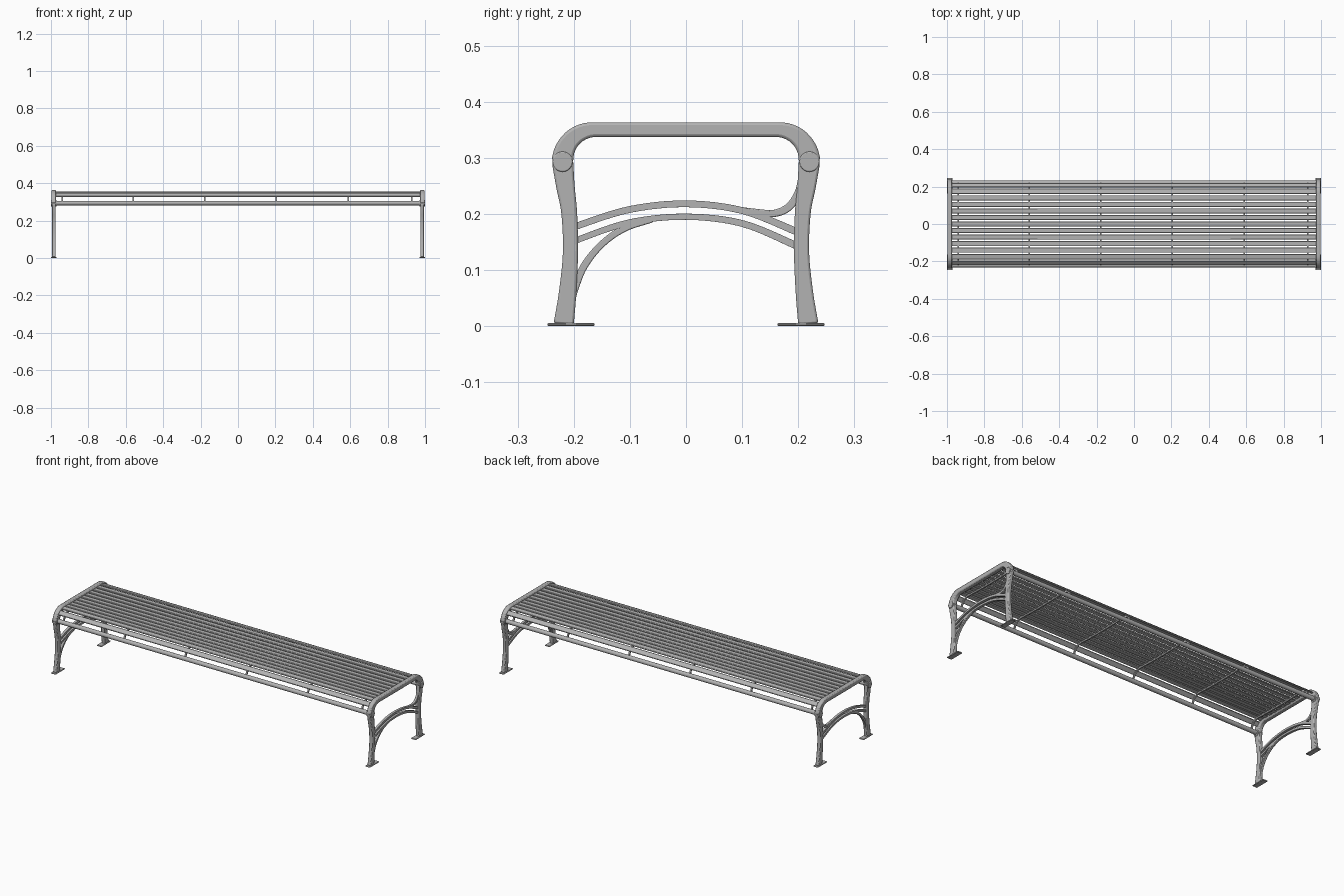
import bpy, bmesh, math
from mathutils import Vector

if "Cube" in bpy.data.objects:
    bpy.data.objects.remove(bpy.data.objects["Cube"])

metal = bpy.data.materials.new("grey_metal")
metal.use_nodes = True
metal.diffuse_color = (0.45, 0.45, 0.45, 1)
metal.node_tree.nodes["Principled BSDF"].inputs["Base Color"].default_value = (0.45, 0.45, 0.45, 1)

END_X = 0.985      # centre of each end frame
CORNER_Y = 0.165   # where the seat starts to roll over
CORNER_Z = 0.292
CORNER_R = 0.06
PITCH = 0.035


def finish(name, bm, bevel=0.0, segments=2):
    bmesh.ops.recalc_face_normals(bm, faces=bm.faces)
    mesh = bpy.data.meshes.new(name)
    bm.to_mesh(mesh)
    bm.free()
    mesh.materials.append(metal)
    obj = bpy.data.objects.new(name, mesh)
    bpy.context.collection.objects.link(obj)
    if bevel:
        mod = obj.modifiers.new("rounded_edges", "BEVEL")
        mod.width = bevel
        mod.segments = segments
        mod.limit_method = "ANGLE"
        mod.angle_limit = math.radians(40)
    bpy.ops.object.select_all(action="DESELECT")
    obj.select_set(True)
    bpy.context.view_layer.objects.active = obj
    bpy.ops.object.shade_smooth_by_angle(angle=math.radians(35))
    return obj


def smooth_path(points, steps=6):
    """Catmull-Rom curve through (y, z, width) points."""
    p = [Vector(q) for q in points]
    p = [2 * p[0] - p[1]] + p + [2 * p[-1] - p[-2]]
    out = []
    for a, b, c, d in zip(p, p[1:], p[2:], p[3:]):
        for i in range(steps):
            t = i / steps
            out.append(0.5 * (2 * b + (c - a) * t + (2 * a - 5 * b + 4 * c - d) * t * t
                              + (3 * b - a - 3 * c + d) * t ** 3))
    return out + [p[-2]]


def ribbon(name, path, x, depth, bevel):
    """Bar of varying width following a path in the y-z plane."""
    bm = bmesh.new()
    rings = []
    for i, q in enumerate(path):
        d = path[min(i + 1, len(path) - 1)] - path[max(i - 1, 0)]
        n = Vector((-d.y, d.x)).normalized() * q.z / 2
        corners = [(-1, -1), (1, -1), (1, 1), (-1, 1)]
        rings.append([bm.verts.new((x + sx * depth / 2, q.x + s * n.x, q.y + s * n.y))
                      for sx, s in corners])
    for r, s in zip(rings, rings[1:]):
        for k in range(4):
            bm.faces.new((r[k], r[k - 1], s[k - 1], s[k]))
    bm.faces.new(rings[0])
    bm.faces.new(rings[-1])
    return finish(name, bm, bevel)


def box(name, centre, size, bevel, tilt=0.0):
    bm = bmesh.new()
    bmesh.ops.create_cube(bm, size=1)
    bmesh.ops.scale(bm, vec=size, verts=bm.verts)
    obj = finish(name, bm, bevel, 1)
    obj.location = centre
    obj.rotation_euler.x = tilt
    return obj


def rod(name, centre, radius, length, bevel=0.0):
    """Cylinder lying along x."""
    bm = bmesh.new()
    bmesh.ops.create_cone(bm, cap_ends=True, segments=32, radius1=radius,
                          radius2=radius, depth=length)
    obj = finish(name, bm, bevel)
    obj.location = centre
    obj.rotation_euler.y = math.pi / 2
    return obj


def seat_point(s):
    """Point and tilt at distance s along the seat section."""
    side = 1 if s > 0 else -1
    over = abs(s) - CORNER_Y
    if over > 0:
        a = over / CORNER_R
        return (side * (CORNER_Y + CORNER_R * math.sin(a)),
                CORNER_Z + CORNER_R * math.cos(a), -side * a)
    dip = 0.004 * (1 - (s / CORNER_Y) ** 2)
    return s, CORNER_Z + CORNER_R - dip, 0.0


# Leg: (y, z, width), mirrored for the back
leg = [(-0.218, 0.003, 0.036), (-0.211, 0.06, 0.031), (-0.206, 0.13, 0.027),
       (-0.208, 0.2, 0.028), (-0.215, 0.25, 0.033), (-0.22, 0.293, 0.038)]

# Top arch: rounded corners joined by a straight bar
corner = []
for i in range(13):
    t = i / 12
    a = t * math.pi / 2
    corner.append(Vector((-0.164 - 0.056 * math.cos(a), 0.293 + 0.057 * math.sin(a),
                          0.039 + (0.026 - 0.039) * t)))
arch = corner + [Vector((-q.x, q.y, q.z)) for q in reversed(corner)]

# Curved braces between the legs
braces = {
    "upper_brace": [(-0.205, 0.172, 0.012), (-0.19, 0.18, 0.012), (-0.1, 0.208, 0.012),
                    (0, 0.218, 0.012), (0.1, 0.206, 0.012), (0.193, 0.17, 0.013),
                    (0.205, 0.164, 0.013)],
    "lower_brace": [(-0.205, 0.147, 0.011), (-0.19, 0.155, 0.011), (-0.1, 0.185, 0.011),
                    (0, 0.195, 0.011), (0.1, 0.183, 0.012), (0.193, 0.145, 0.013),
                    (0.205, 0.139, 0.013)],
    "low_branch": [(-0.205, 0.04, 0.012), (-0.197, 0.07, 0.013), (-0.181, 0.108, 0.013),
                   (-0.15, 0.146, 0.012), (-0.11, 0.174, 0.012), (-0.06, 0.19, 0.01)],
    "high_branch": [(0.207, 0.268, 0.012), (0.2, 0.238, 0.013), (0.184, 0.213, 0.014),
                    (0.158, 0.201, 0.013), (0.125, 0.203, 0.012), (0.08, 0.21, 0.01)],
}

# End frames
for x, label in ((END_X, "left"), (-END_X, "right")):
    ribbon(label + "_arch", arch, x, 0.026, 0.005)
    for name, points in braces.items():
        ribbon(label + "_" + name, smooth_path(points), x, 0.014, 0.002)
    for side, end in ((1, "front"), (-1, "back")):
        tag = label + "_" + end
        ribbon(tag + "_leg", smooth_path([(side * y, z, w) for y, z, w in leg]), x, 0.021, 0.004)
        rod(tag + "_boss", (x, -side * 0.22, 0.293), 0.018, 0.03, 0.002)
        box(tag + "_foot", (x, -side * 0.205, 0.003), (0.03, 0.084, 0.006), 0.002)

# Seat slats, the outer ones rolling over the corners
for i in range(-6, 7):
    y, z, tilt = seat_point(i * PITCH)
    box("seat_slat", (0, y, z), (1.95, 0.027, 0.008), 0.002, tilt)

# Long side rails
for side, end in ((-1, "front"), (1, "back")):
    rod(end + "_rail", (0, side * 0.22, 0.294), 0.012, 1.95)

# Cross straps under the slats, from rail to rail
strap = []
for i in range(-32, 33):
    y, z, tilt = seat_point(i * 0.255 / 32)
    strap.append(Vector((y + 0.007 * math.sin(tilt), z - 0.007 * math.cos(tilt), 0.008)))
for x in (-0.94, -0.56, -0.178, 0.205, 0.59, 0.93):
    ribbon("cross_strap", strap, x, 0.008, 0)
